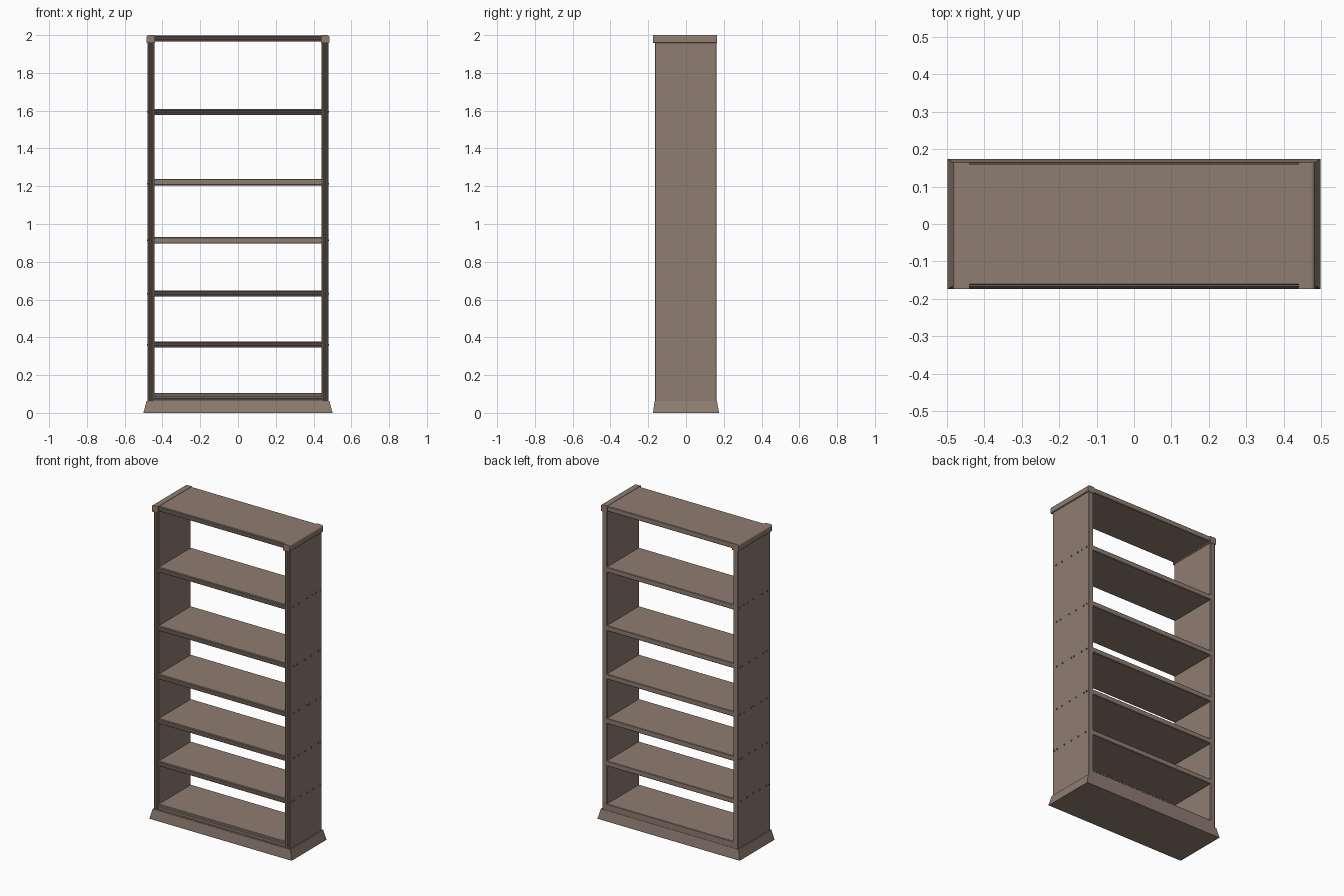
import bpy, bmesh, math
from mathutils import Vector

if "Cube" in bpy.data.objects:
    bpy.data.objects.remove(bpy.data.objects["Cube"])

wood = bpy.data.materials.new("brown wood")
wood.diffuse_color = (0.275, 0.205, 0.165, 1)
wood.use_nodes = True
wood.node_tree.nodes["Principled BSDF"].inputs["Base Color"].default_value = wood.diffuse_color


def finish(name, bm):
    bmesh.ops.recalc_face_normals(bm, faces=bm.faces)
    me = bpy.data.meshes.new(name)
    bm.to_mesh(me)
    bm.free()
    me.materials.append(wood)
    ob = bpy.data.objects.new(name, me)
    bpy.context.collection.objects.link(ob)
    return ob


def prism(name, pts, lo, hi, place):
    """Extrude a 2D outline from lo to hi; place(u, v, t) gives the 3D point."""
    bm = bmesh.new()
    a = [bm.verts.new(place(u, v, lo)) for u, v in pts]
    b = [bm.verts.new(place(u, v, hi)) for u, v in pts]
    bm.faces.new(a)
    bm.faces.new(b)
    n = len(pts)
    for i in range(n):
        j = (i + 1) % n
        bm.faces.new((a[i], a[j], b[j], b[i]))
    return finish(name, bm)


def moulded(lo, hi, front, back):
    """Board section with two grooves cut in the front edge and eased corners."""
    w, d, e = hi - lo, 0.004, 0.003
    pts = [(hi - e, back), (hi, back - e), (hi, front + e), (hi - e, front)]
    for c in (0.70, 0.30):
        m = lo + w * c
        pts += [(m + w * .10, front), (m + w * .06, front + d),
                (m - w * .06, front + d), (m - w * .10, front)]
    return pts + [(lo + e, front), (lo, front + e), (lo, back - e), (lo + e, back)]


# plinth with sloping sides
bm = bmesh.new()
rings = []
for x, y0, y1, z in ((.499, -.174, .174, 0), (.499, -.174, .174, .006), (.484, -.166, .164, .064)):
    rings.append([bm.verts.new(p) for p in ((-x, y0, z), (x, y0, z), (x, y1, z), (-x, y1, z))])
bm.faces.new(rings[0])
bm.faces.new(rings[-1])
for r, s in zip(rings, rings[1:]):
    for i in range(4):
        j = (i + 1) % 4
        bm.faces.new((r[i], r[j], s[j], s[i]))
finish("plinth", bm)

# side panels and rounded top caps
cap = [(.440, 1.957), (.480, 1.957), (.484, 1.961)]
cap += [(.472 + .012 * math.cos(a), 1.988 + .012 * math.sin(a))
        for a in (i * math.pi / 12 for i in range(7))] + [(.440, 2.0)]
for s, side in ((-1, "left"), (1, "right")):
    prism(side + "_panel", moulded(.443, .478, -.165, .161), .06, 1.957,
          lambda u, v, t: (s * u, v, t))
    c = prism(side + "_top_cap", cap, -.174, .164, lambda u, v, t: (s * u, t, v))
    for f in c.data.polygons:
        f.use_smooth = abs(f.normal.y) < .5
    c.data.set_sharp_from_angle(angle=math.radians(40))

# shelves, with the thicker bottom board and the top board
boards = [("bottom_shelf", .06, .104), ("shelf_1", .345, .378), ("shelf_2", .615, .648),
          ("shelf_3", .897, .930), ("shelf_4", 1.205, 1.238), ("shelf_5", 1.577, 1.610),
          ("top_shelf", 1.965, 1.998)]
for name, lo, hi in boards:
    prism(name, moulded(lo, hi, -.163, .162), -.446, .446, lambda u, v, t: (t, v, u))

# small pegs showing on the outside of the panels at each shelf
rows = {.36: (-.145, -.12, -.055, .008, .07, .135),
        .63: (-.125, -.077, -.008, .05, .12, .145),
        .914: (-.125, -.072, .008, .03, .10, .145),
        1.213: (-.125, -.09, -.013, .05, .12, .145),
        1.594: (-.13, -.077, .008, .065, .10, .145)}
bm = bmesh.new()
for s in (-1, 1):
    for z, ys in rows.items():
        for y in ys:
            hexa = [(y + .005 * math.cos(i * math.pi / 3), z + .005 * math.sin(i * math.pi / 3))
                    for i in range(6)]
            a = [bm.verts.new((s * .474, u, v)) for u, v in hexa]
            b = [bm.verts.new((s * .483, u, v)) for u, v in hexa]
            bm.faces.new(a)
            bm.faces.new(b)
            for i in range(6):
                j = (i + 1) % 6
                bm.faces.new((a[i], a[j], b[j], b[i]))
finish("shelf_pegs", bm)
